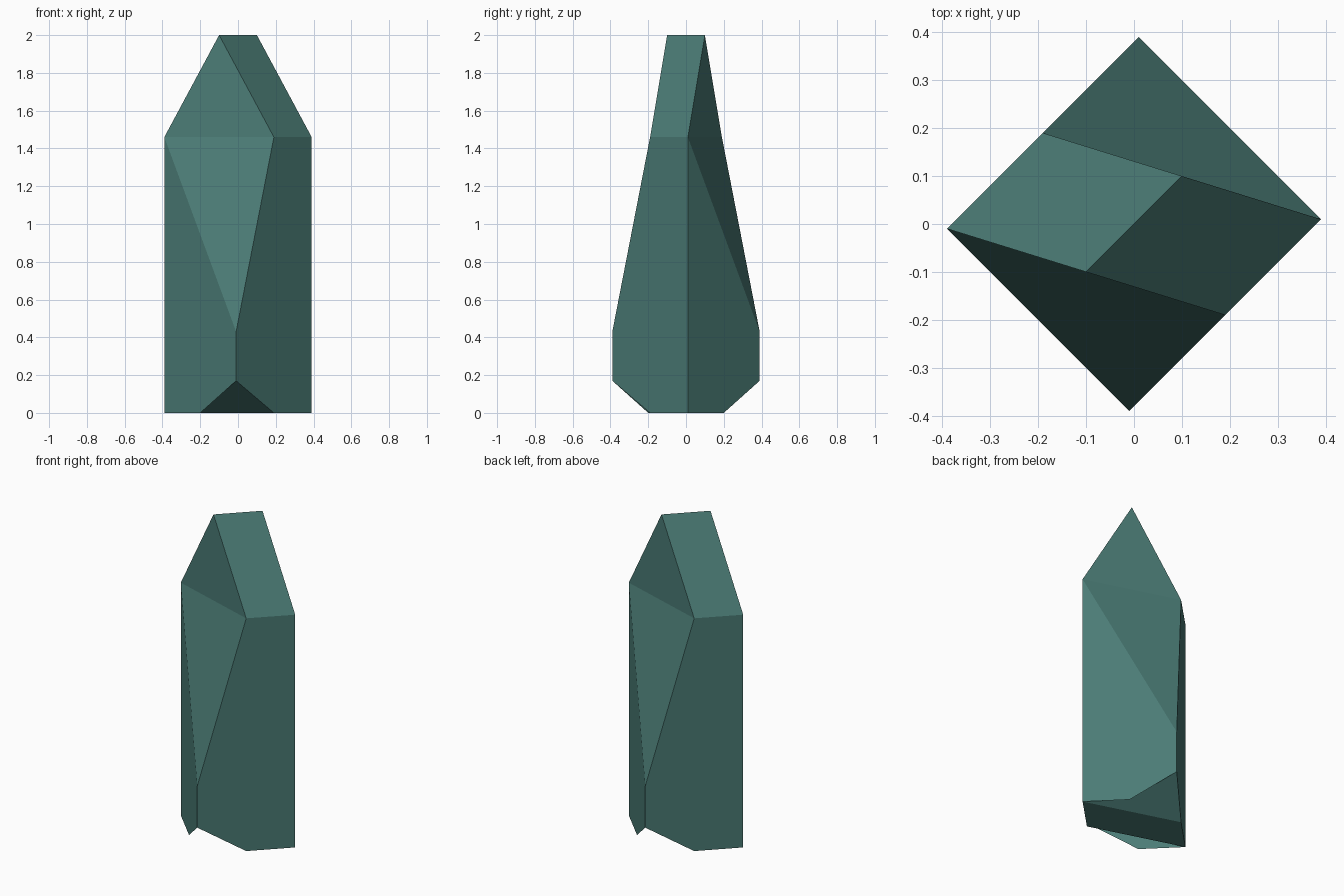
import bpy, bmesh
from mathutils import Matrix, Vector

if "Cube" in bpy.data.objects:
    bpy.data.objects.remove(bpy.data.objects["Cube"])

bm = bmesh.new()

# Key points of one half of the crystal; the other half is a half turn about z
P = {k: Vector(v) for k, v in {
    "left_foot": (-0.39, -0.01, 0), "left_shoulder": (-0.39, -0.01, 1.46),
    "fin_tip": (-0.20, -0.20, 0),
    "corner_low": (-0.01, -0.39, 0.17), "corner_high": (-0.01, -0.39, 0.43),
    "mid_foot": (0.19, -0.19, 0), "mid_shoulder": (0.19, -0.19, 1.46),
    "right_foot": (0.39, 0.01, 0), "right_shoulder": (0.39, 0.01, 1.46),
    "ridge_front": (-0.10, -0.10, 2), "ridge_back": (0.10, 0.10, 2),
}.items()}

half_faces = [
    # narrow wall with the pointed fin
    ("left_shoulder", "left_foot", "fin_tip", "corner_low", "corner_high"),
    # wide wall
    ("corner_high", "corner_low", "mid_foot", "right_foot",
     "right_shoulder", "mid_shoulder"),
    # sloping facet and gable above it
    ("left_shoulder", "corner_high", "mid_shoulder"),
    ("left_shoulder", "mid_shoulder", "ridge_front"),
    # roof slope
    ("mid_shoulder", "right_shoulder", "ridge_back", "ridge_front"),
    # undercut behind the fin, and half of the flat base
    ("left_foot", "mid_foot", "corner_low"),
    ("left_foot", "right_foot", "mid_foot"),
]

for angle in (0, 3.14159265):
    turn = Matrix.Rotation(angle, 4, 'Z')
    verts = {k: bm.verts.new(turn @ v) for k, v in P.items()}
    for names in half_faces:
        bm.faces.new([verts[n] for n in names])
bmesh.ops.remove_doubles(bm, verts=bm.verts, dist=0.001)

mesh = bpy.data.meshes.new("crystal_shard")
bm.to_mesh(mesh)
bm.free()

# Teal stone
mat = bpy.data.materials.new("teal_crystal")
mat.diffuse_color = (0.07, 0.20, 0.18, 1)
mat.use_nodes = True
mat.node_tree.nodes["Principled BSDF"].inputs["Base Color"].default_value = mat.diffuse_color
mesh.materials.append(mat)
crystal = bpy.data.objects.new("crystal_shard", mesh)
bpy.context.collection.objects.link(crystal)
